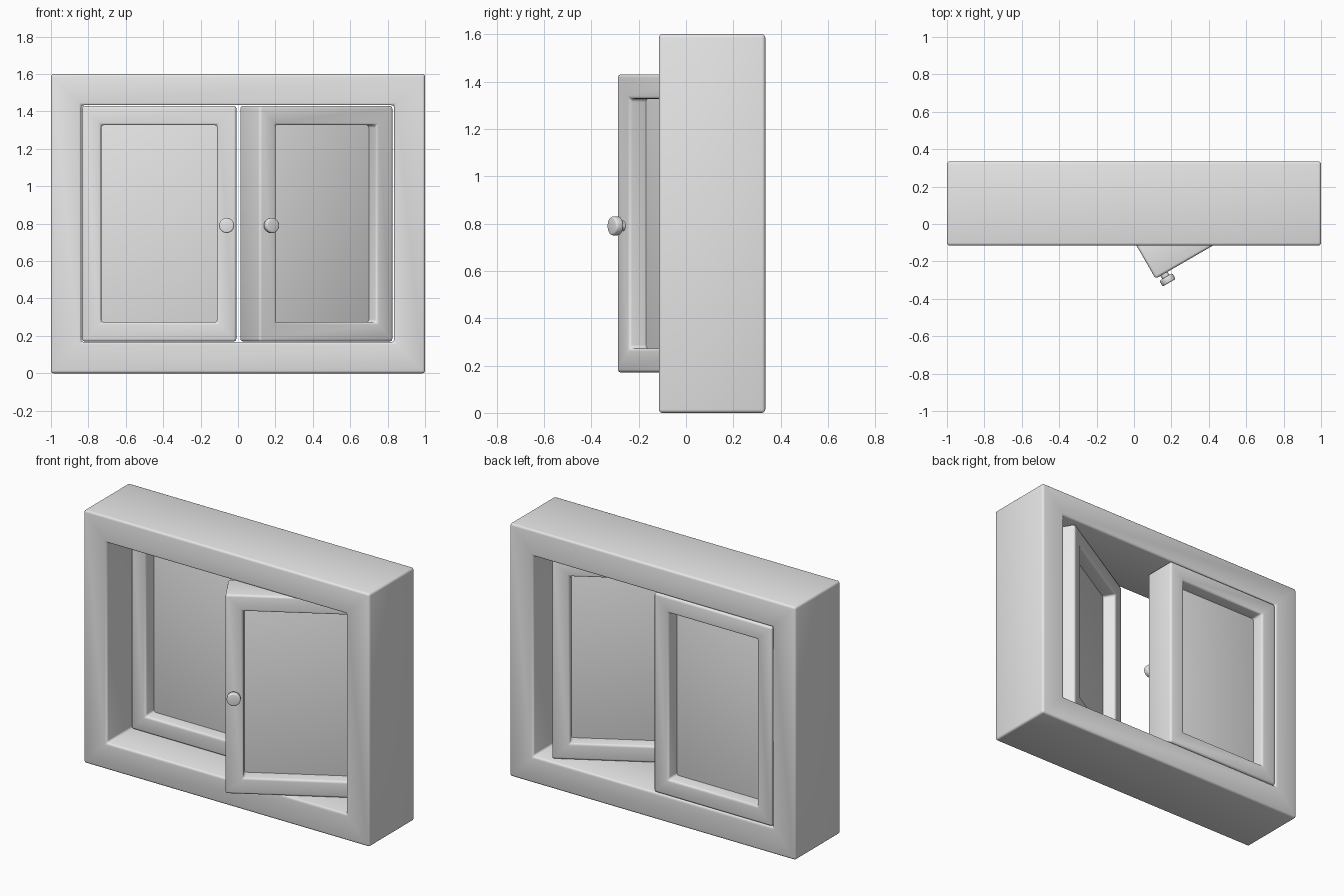
import bpy, bmesh, math
from mathutils import Matrix, Vector

cube = bpy.data.objects.get("Cube")
if cube:
    bpy.data.objects.remove(cube, do_unlink=True)

GREY = (0.8, 0.8, 0.8, 1.0)
paint = bpy.data.materials.new("plain_grey")
paint.diffuse_color = GREY
paint.use_nodes = True
paint.node_tree.nodes["Principled BSDF"].inputs["Base Color"].default_value = GREY


def finish(name, bm, matrix, bevel, segments=3):
    """Turn a bmesh into a smooth object with softened edges."""
    bmesh.ops.recalc_face_normals(bm, faces=bm.faces)
    mesh = bpy.data.meshes.new(name)
    bm.to_mesh(mesh)
    bm.free()
    mesh.materials.append(paint)
    for poly in mesh.polygons:
        poly.use_smooth = True
    obj = bpy.data.objects.new(name, mesh)
    bpy.context.collection.objects.link(obj)
    obj.matrix_world = matrix
    mod = obj.modifiers.new("soft_edges", "BEVEL")
    mod.width = bevel
    mod.segments = segments
    mod.limit_method = "ANGLE"
    return obj


def rect_ring(name, outer, inner, y0, y1, matrix, bevel):
    """Mitred rectangular frame; rectangles are (x0, x1, z0, z1)."""
    bm = bmesh.new()

    def loop(rect, y):
        x0, x1, z0, z1 = rect
        return [bm.verts.new((x, y, z))
                for x, z in ((x0, z0), (x1, z0), (x1, z1), (x0, z1))]

    loops = [loop(outer, y0), loop(inner, y0), loop(inner, y1), loop(outer, y1)]
    for a, b in zip(loops, loops[1:] + loops[:1]):
        for i in range(4):
            j = (i + 1) % 4
            bm.faces.new((a[i], a[j], b[j], b[i]))
    return finish(name, bm, matrix, bevel)


def box(name, rect, y0, y1, matrix, bevel):
    x0, x1, z0, z1 = rect
    bm = bmesh.new()
    size = Matrix.Diagonal((x1 - x0, y1 - y0, z1 - z0, 1))
    centre = Matrix.Translation(((x0 + x1) / 2, (y0 + y1) / 2, (z0 + z1) / 2))
    bmesh.ops.create_cube(bm, size=1, matrix=centre @ size)
    return finish(name, bm, matrix, bevel)


def disc(name, centre, radius, depth, matrix, bevel):
    """Short cylinder whose axis points to the front."""
    bm = bmesh.new()
    place = Matrix.Translation(centre) @ Matrix.Rotation(math.pi / 2, 4, "X")
    bmesh.ops.create_cone(bm, cap_ends=True, segments=32, radius1=radius,
                          radius2=radius, depth=depth, matrix=place)
    return finish(name, bm, matrix, bevel)


# Outer frame
rect_ring("window_frame", (-1, 1, 0, 1.6), (-0.838, 0.835, 0.167, 1.433),
          -0.115, 0.335, Matrix.Identity(4), 0.014)

# Sashes: local origin is the front corner on the hinge side
WIDTH, DEPTH, BORDER, BOTTOM, TOP = 0.825, 0.215, 0.103, 0.17, 1.43


def sash(side, hinge_x, direction, angle):
    place = Matrix.Translation((hinge_x, 0.12, 0)) @ Matrix.Rotation(angle, 4, "Z")

    def span(a, b, z0, z1):
        return (*sorted((direction * a, direction * b)), z0, z1)

    rect_ring(side + "_sash", span(0, WIDTH, BOTTOM, TOP),
              span(BORDER, WIDTH - BORDER, BOTTOM + BORDER, TOP - BORDER),
              0, DEPTH, place, 0.014)
    box(side + "_pane", span(BORDER - 0.02, WIDTH - BORDER + 0.02,
                             BOTTOM + BORDER - 0.02, TOP - BORDER + 0.02),
        0.083, DEPTH - 0.083, place, 0.004)
    knob_x = direction * (WIDTH - 0.052)
    disc(side + "_knob", Vector((knob_x, -0.037, 0.79)), 0.04, 0.036, place, 0.008)
    disc(side + "_knob_stem", Vector((knob_x, -0.008, 0.79)), 0.022, 0.03, place, 0.002)


sash("right", -0.834, 1, 0)
sash("left", 0.83, -1, math.radians(30))
